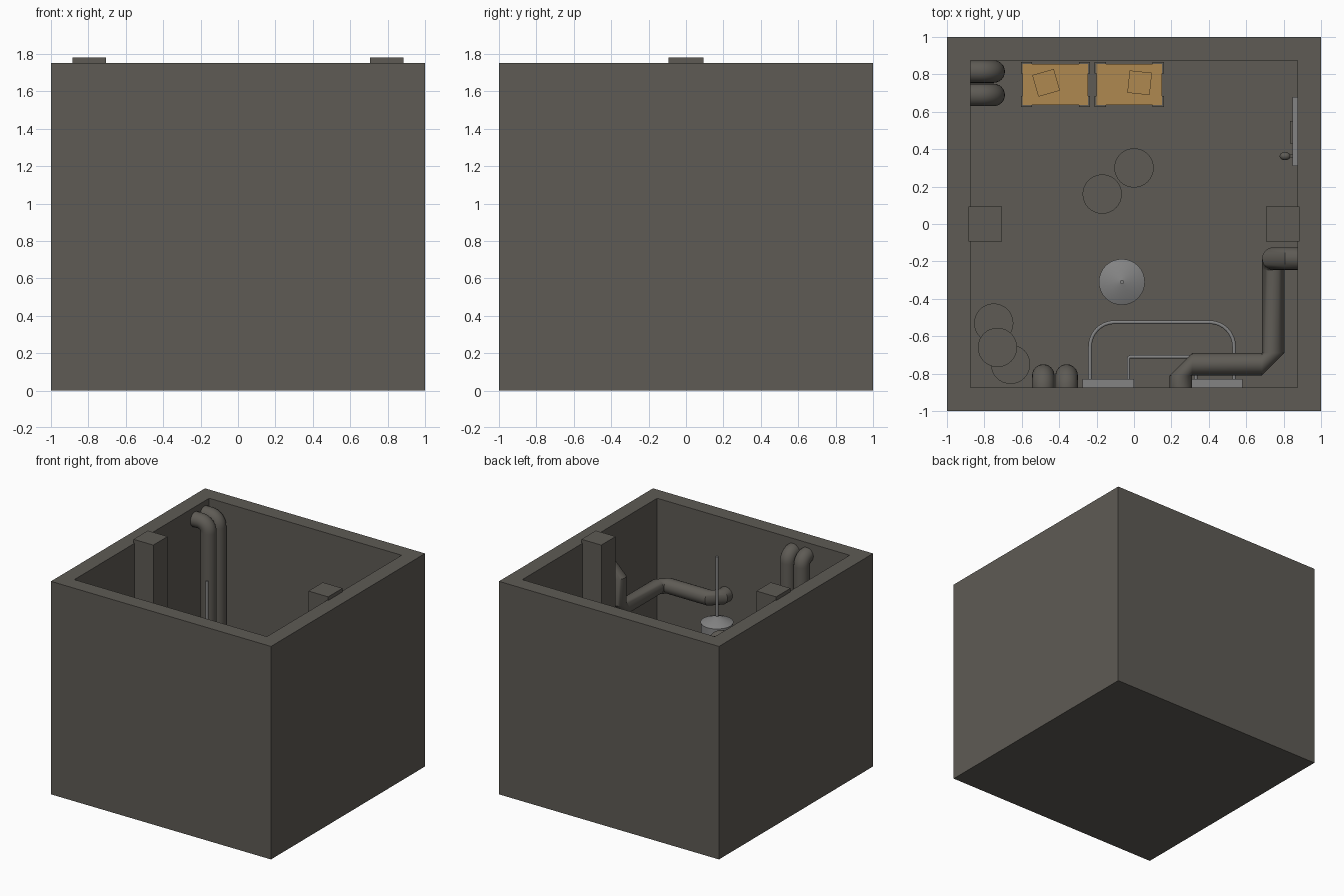
import bpy, bmesh, math
from mathutils import Vector, Matrix

old = bpy.data.objects.get("Cube")
if old:
    bpy.data.objects.remove(old, do_unlink=True)


def material(name, r, g, b):
    m = bpy.data.materials.new(name)
    m.use_nodes = True
    m.diffuse_color = (r, g, b, 1)
    bsdf = next(n for n in m.node_tree.nodes if n.type == 'BSDF_PRINCIPLED')
    bsdf.inputs["Base Color"].default_value = (r, g, b, 1)
    return m


CONCRETE = material("grey brown concrete", 0.112, 0.104, 0.090)
TAN = material("tan wood", 0.43, 0.25, 0.08)
METAL = material("light grey metal", 0.23, 0.23, 0.23)
FLOOR = 0.12
INNER = 0.875


def finish(bm, name, mat, smooth=False):
    bmesh.ops.recalc_face_normals(bm, faces=bm.faces)
    mesh = bpy.data.meshes.new(name)
    bm.to_mesh(mesh)
    bm.free()
    mesh.materials.append(mat)
    ob = bpy.data.objects.new(name, mesh)
    bpy.context.collection.objects.link(ob)
    if smooth:
        bpy.ops.object.select_all(action='DESELECT')
        ob.select_set(True)
        bpy.context.view_layer.objects.active = ob
        bpy.ops.object.shade_smooth_by_angle(angle=math.radians(35))
    return ob


def box(name, mat, lo, hi, turn=0):
    lo, hi = Vector(lo), Vector(hi)
    bm = bmesh.new()
    size = Matrix.Diagonal((*(hi - lo), 1))
    spin = Matrix.Rotation(math.radians(turn), 4, 'Z')
    bmesh.ops.create_cube(bm, size=1, matrix=Matrix.Translation((lo + hi) / 2) @ spin @ size)
    return finish(bm, name, mat)


def cone(name, mat, x, y, z0, z1, r0, r1, sides=32):
    bm = bmesh.new()
    bmesh.ops.create_cone(bm, cap_ends=True, segments=sides, radius1=r0, radius2=r1,
                          depth=z1 - z0, matrix=Matrix.Translation((x, y, (z0 + z1) / 2)))
    return finish(bm, name, mat, True)


def tube(name, mat, corners, r, bend, steps, sides=24):
    """Round pipe through the corners, each turned with an arc of the given steps."""
    pts = [Vector(c) for c in corners]
    path = [(pts[0], (pts[1] - pts[0]).normalized())]
    for a, p, b in zip(pts, pts[1:], pts[2:]):
        d1, d2 = (p - a).normalized(), (b - p).normalized()
        centre = p + (d2 - d1) * bend
        for i in range(steps + 1):
            t = math.pi / 2 * i / steps
            s, c = math.sin(t), math.cos(t)
            path.append((centre + (d1 * s - d2 * c) * bend, d1 * c + d2 * s))
    path.append((pts[-1], (pts[-1] - pts[-2]).normalized()))
    bm = bmesh.new()
    tangent = path[0][1]
    side = tangent.orthogonal().normalized()
    rings = []
    for p, d in path:
        side = tangent.rotation_difference(d) @ side
        tangent = d
        up = d.cross(side)
        angles = [2 * math.pi * i / sides for i in range(sides)]
        rings.append([bm.verts.new(p + (side * math.cos(t) + up * math.sin(t)) * r)
                      for t in angles])
    for a, b in zip(rings, rings[1:]):
        for i in range(sides):
            j = (i + 1) % sides
            bm.faces.new((a[i], a[j], b[j], b[i]))
    bm.faces.new(rings[0])
    bm.faces.new(rings[-1])
    return finish(bm, name, mat, True)


# Open-topped room: a block whose top is inset and sunk to the floor
bm = bmesh.new()
bmesh.ops.create_cube(bm, size=1, matrix=Matrix.Translation((0, 0, 0.875))
                      @ Matrix.Diagonal((2, 2, 1.75, 1)))
bm.faces.ensure_lookup_table()
top = max(bm.faces, key=lambda f: f.calc_center_median().z)
bmesh.ops.inset_region(bm, faces=[top], thickness=1 - INNER, use_even_offset=True)
sunk = bmesh.ops.extrude_discrete_faces(bm, faces=[top])["faces"][0]
bmesh.ops.translate(bm, verts=sunk.verts, vec=(0, 0, FLOOR - 1.75))
finish(bm, "room_shell", CONCRETE)

# Square pillars on both side walls
for label, s in (("left", 1), ("right", -1)):
    x = 0.795 * s
    box(label + "_pillar", CONCRETE, (x - 0.09, -0.093, FLOOR), (x + 0.09, 0.093, 1.78))

# Paired upright pipes that bend into the walls
for i, y in enumerate((0.815, 0.69)):
    tube(f"corner_pipe_{i + 1}", CONCRETE,
         [(-INNER, y, 1.65), (-0.75, y, 1.65), (-0.75, y, FLOOR)], 0.06, 0.07, 8)
for i, x in enumerate((-0.485, -0.36)):
    tube(f"front_wall_pipe_{i + 1}", CONCRETE,
         [(x, -INNER, 1.65), (x, -0.81, 1.65), (x, -0.81, FLOOR)], 0.06, 0.062, 8)

# Long angular pipe that runs round the front left corner and climbs beside the pillar
tube("long_pipe", CONCRETE,
     [(0.25, -INNER, 1.13), (0.25, -0.75, 1.13), (0.745, -0.75, 1.13),
      (0.745, -0.185, 1.13), (0.745, -0.185, 1.47), (INNER, -0.185, 1.47)], 0.06, 0.061, 1)

# Hanging lamp
LX, LY = -0.065, -0.31
cone("lamp_rod", METAL, LX, LY, 1.24, 1.74, 0.011, 0.011, 12)
cone("lamp_shade", METAL, LX, LY, 1.2, 1.25, 0.123, 0.012)
cone("lamp_body", METAL, LX, LY, 1.12, 1.2, 0.12, 0.12)

# Wall rail: two mounting plates, a rounded outer loop and a square inner loop
RZ = 0.6
for label, x in (("right", -0.275), ("left", 0.305)):
    box(label + "_rail_plate", METAL, (x, -INNER, RZ - 0.06), (x + 0.275, -0.83, RZ + 0.06))
tube("outer_rail", METAL, [(-0.235, -0.85, RZ), (-0.235, -0.525, RZ),
                           (0.535, -0.525, RZ), (0.535, -0.85, RZ)], 0.01, 0.13, 8, 12)
tube("inner_rail", METAL, [(-0.03, -0.85, RZ), (-0.03, -0.71, RZ),
                           (0.33, -0.71, RZ), (0.33, -0.85, RZ)], 0.009, 0.01, 2, 12)

# Door on the left wall with its knob and hatch
box("door", METAL, (0.848, 0.31, FLOOR), (INNER, 0.68, 0.92))
box("door_hatch", CONCRETE, (0.833, 0.43, 0.7), (0.85, 0.55, 0.78))
bm = bmesh.new()
bmesh.ops.create_uvsphere(bm, u_segments=16, v_segments=10, radius=0.022,
                          matrix=Matrix.Translation((0.808, 0.363, 0.5))
                          @ Matrix.Diagonal((1.35, 1, 1, 1)))
finish(bm, "door_knob", CONCRETE, True)
box("knob_stem", CONCRETE, (0.808, 0.355, 0.492), (0.85, 0.371, 0.508))

# Barrels: two loose ones and a stack of three
BH = 0.28
for i, (x, y, level) in enumerate(((0, 0.3, 0), (-0.17, 0.16, 0), (-0.75, -0.53, 0),
                                   (-0.66, -0.75, 0), (-0.73, -0.66, 1))):
    z = FLOOR + BH * level
    cone(f"barrel_{i + 1}", CONCRETE, x, y, z, z + BH, 0.105, 0.105)

# Two storage racks: angle-iron posts, boards and a carton on the top board
for n, (x0, cx, turn) in enumerate(((-0.595, -0.47, 16), (-0.2, 0.03, -6))):
    x1, y0, y1 = x0 + 0.35, 0.635, 0.855
    for k, z in enumerate((0.2, 0.42, 0.64)):
        box(f"rack_{n + 1}_board_{k + 1}", TAN, (x0, y0, z), (x1, y1, z + 0.025))
    for px, sx in ((x0, 1), (x1, -1)):
        for py, sy in ((y0, 1), (y1, -1)):
            ax, ay = px - 0.01 * sx, py - 0.01 * sy
            for bx, by in ((ax + 0.06 * sx, py), (px, ay + 0.06 * sy)):
                box(f"rack_{n + 1}_post", CONCRETE, (min(ax, bx), min(ay, by), FLOOR),
                    (max(ax, bx), max(ay, by), 0.66))
    box(f"carton_{n + 1}", TAN, (cx - 0.06, 0.695, 0.665), (cx + 0.06, 0.815, 0.765), turn)
